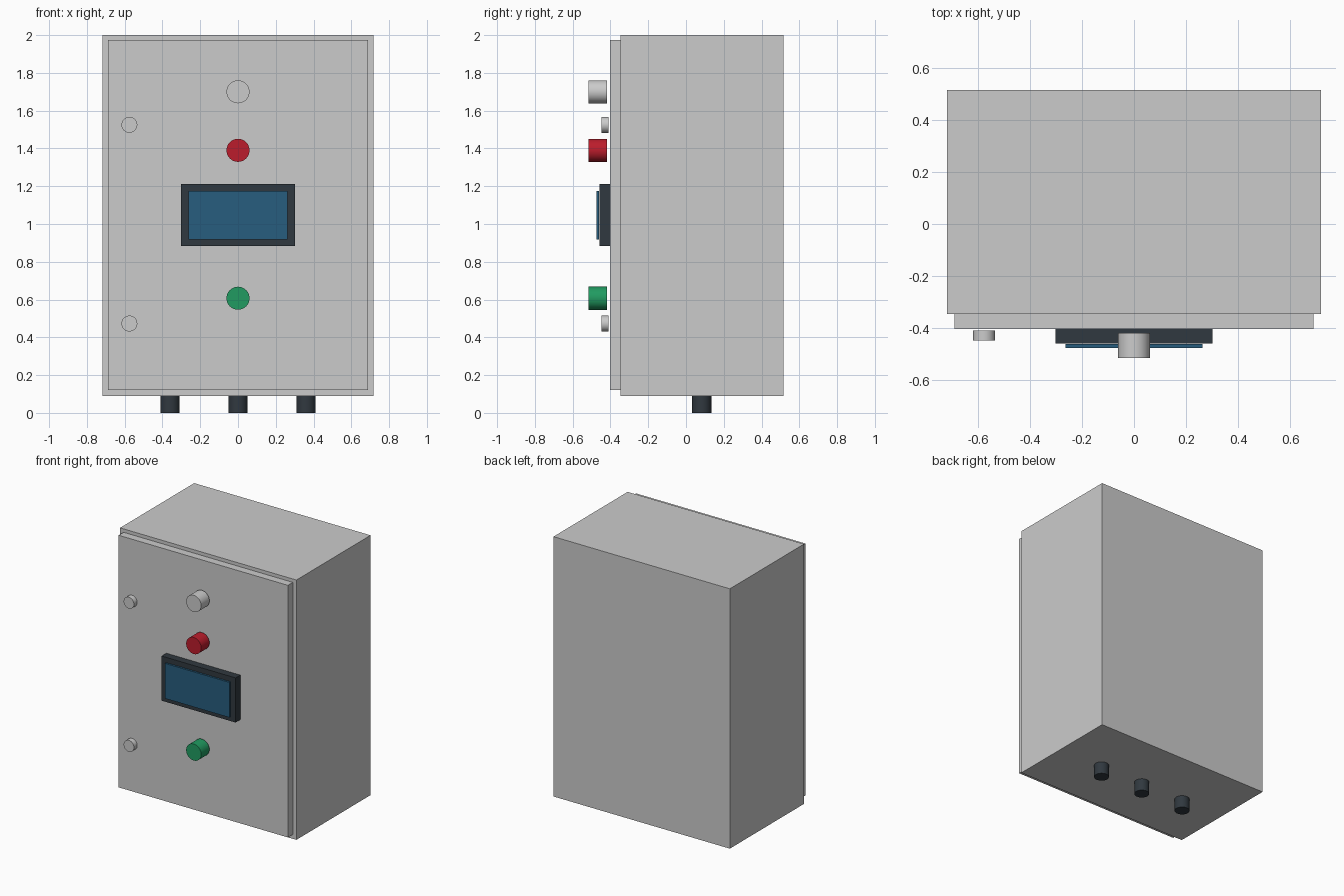
import bpy, math

if "Cube" in bpy.data.objects:
    bpy.data.objects.remove(bpy.data.objects["Cube"])


def material(name, color):
    m = bpy.data.materials.new(name)
    m.diffuse_color = color
    m.use_nodes = True
    m.node_tree.nodes["Principled BSDF"].inputs["Base Color"].default_value = m.diffuse_color
    return m


def finish(name, mat):
    ob = bpy.context.object
    ob.name = ob.data.name = name
    if mat:
        ob.data.materials.append(mat)
    return ob


def box(name, x, y, z, mat=None):
    """Box from (min, max) ranges along each axis."""
    bpy.ops.mesh.primitive_cube_add(size=1, location=[sum(r) / 2 for r in (x, y, z)])
    ob = finish(name, mat)
    ob.scale = [r[1] - r[0] for r in (x, y, z)]
    bpy.ops.object.transform_apply(location=False, rotation=False, scale=True)


def cylinder(name, loc, radius, depth, mat=None, facing_front=True):
    rot = (math.pi / 2, 0, 0) if facing_front else (0, 0, 0)
    bpy.ops.mesh.primitive_cylinder_add(vertices=32, radius=radius, depth=depth,
                                        location=loc, rotation=rot)
    finish(name, mat)
    bpy.ops.object.shade_smooth_by_angle(angle=math.radians(40))


dark = material("dark_plastic", (0.03, 0.04, 0.05, 1))
blue = material("screen_blue", (0.02, 0.11, 0.21, 1))
red = material("button_red", (0.50, 0.012, 0.025, 1))
green = material("button_green", (0.015, 0.33, 0.12, 1))

# Cabinet and door
box("cabinet_body", (-0.717, 0.717), (-0.346, 0.515), (0.09, 2.0))
box("door", (-0.688, 0.688), (-0.403, -0.346), (0.122, 1.975))

# Display
box("display_bezel", (-0.301, 0.301), (-0.458, -0.403), (0.884, 1.212))
box("display_screen", (-0.262, 0.262), (-0.475, -0.461), (0.917, 1.175), blue)
bpy.data.objects["display_bezel"].data.materials.append(dark)

# Lamp and push buttons
for name, z, mat in (("indicator_lamp", 1.70, None),
                     ("stop_button", 1.39, red),
                     ("start_button", 0.607, green)):
    cylinder(name, (0, -0.467, z), 0.061, 0.096, mat)

# Door locks
for i, z in enumerate((0.473, 1.525)):
    cylinder(f"door_lock_{i + 1}", (-0.575, -0.428, z), 0.042, 0.038)

# Cable glands under the cabinet
for i, x in enumerate((-0.36, 0, 0.36)):
    cylinder(f"cable_gland_{i + 1}", (x, 0.083, 0.045), 0.051, 0.09, dark, False)
